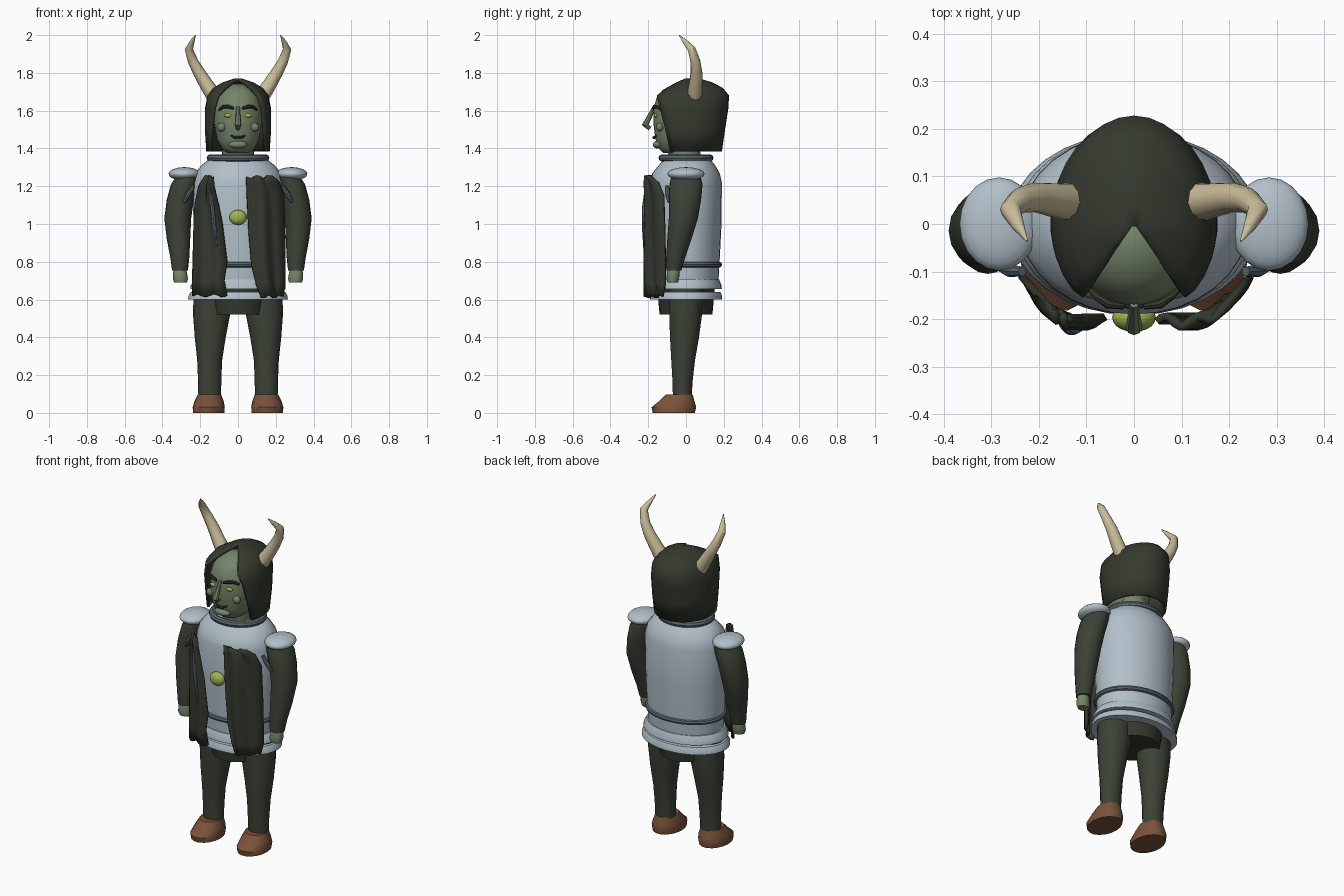
import bpy, bmesh, math
from mathutils import Vector

if "Cube" in bpy.data.objects:
    bpy.data.objects.remove(bpy.data.objects["Cube"])


def lin(c):
    c /= 255
    return c / 12.92 if c <= 0.04045 else ((c + 0.055) / 1.055) ** 2.4


def material(name, *rgb):
    m = bpy.data.materials.new(name)
    m.diffuse_color = (*[lin(c) for c in rgb], 1)
    m.use_nodes = True
    m.node_tree.nodes["Principled BSDF"].inputs["Base Color"].default_value = m.diffuse_color
    return m


CLOTH = material("dark green cloth", 60, 66, 54)
HOOD = material("deep green hood", 52, 57, 46)
ARMOUR = material("pale blue steel", 178, 192, 202)
SLATE = material("slate trim", 92, 103, 112)
SKIN = material("grey green skin", 118, 133, 106)
LEATHER = material("brown leather", 122, 82, 58)
BONE = material("cream horn", 204, 190, 156)
LIME = material("lime glow", 160, 180, 80)


def finish(name, bm, mat, angle=40):
    bmesh.ops.recalc_face_normals(bm, faces=bm.faces)
    me = bpy.data.meshes.new(name)
    bm.to_mesh(me)
    bm.free()
    ob = bpy.data.objects.new(name, me)
    bpy.context.collection.objects.link(ob)
    me.materials.append(mat)
    bpy.context.view_layer.objects.active = ob
    ob.select_set(True)
    bpy.ops.object.shade_smooth_by_angle(angle=math.radians(angle))
    ob.select_set(False)
    return ob


def skin_rows(bm, rows, closed=True, caps=True):
    vs = [[bm.verts.new(p) for p in r] for r in rows]
    n = len(vs[0])
    for a, b in zip(vs, vs[1:]):
        for i in range(n if closed else n - 1):
            j = (i + 1) % n
            bm.faces.new((a[i], a[j], b[j], b[i]))
    if caps:
        bm.faces.new(vs[0])
        bm.faces.new(vs[-1])


def loft(name, rings, mat, n=20, angle=40):
    """Stack of horizontal ellipses (cx, cy, z, rx, ry)."""
    bm = bmesh.new()
    skin_rows(bm, [[(cx + rx * math.cos(2 * math.pi * i / n),
                     cy + ry * math.sin(2 * math.pi * i / n), z) for i in range(n)]
                   for cx, cy, z, rx, ry in rings])
    return finish(name, bm, mat, angle)


def tube(name, pts, radii, mat, n=8, flat=1.0):
    bm = bmesh.new()
    pts = [Vector(p) for p in pts]
    rows = []
    for k, p in enumerate(pts):
        d = (pts[min(k + 1, len(pts) - 1)] - pts[max(k - 1, 0)]).normalized()
        u = d.cross(Vector((0, 1, 0.1))).normalized()
        w = d.cross(u)
        rows.append([p + radii[k] * (u * math.cos(2 * math.pi * i / n) +
                                     w * flat * math.sin(2 * math.pi * i / n)) for i in range(n)])
    skin_rows(bm, rows)
    return finish(name, bm, mat)


def ball(name, loc, size, mat, u=20, v=12):
    bm = bmesh.new()
    bmesh.ops.create_uvsphere(bm, u_segments=u, v_segments=v, radius=1)
    for p in bm.verts:
        p.co = Vector([p.co[i] * size[i] + loc[i] for i in range(3)])
    return finish(name, bm, mat)


def band(name, z, rx, ry, r, mat, n=32, m=8):
    """Elliptical rolled ring."""
    bm = bmesh.new()
    rows = []
    for i in range(n + 1):
        a = 2 * math.pi * i / n
        rows.append([((rx + r * math.cos(b)) * math.cos(a), (ry + r * math.cos(b)) * math.sin(a),
                      z + r * math.sin(b)) for b in [2 * math.pi * j / m for j in range(m)]])
    skin_rows(bm, rows, caps=False)
    bmesh.ops.remove_doubles(bm, verts=bm.verts, dist=1e-5)
    return finish(name, bm, mat)


# Torso armour, belt, collar and flared skirt plates
loft("breastplate", [(0, 0, .70, .222, .172), (0, 0, .80, .228, .178), (0, 0, 1.0, .236, .188),
                     (0, 0, 1.22, .240, .190), (0, 0, 1.27, .226, .178), (0, .005, 1.31, .195, .15),
                     (0, .005, 1.345, .15, .122)], ARMOUR, 32)
band("belt", .785, .226, .176, .015, SLATE)
band("collar", 1.35, .147, .127, .019, SLATE)
loft("upper_skirt_plate", [(0, 0, .655, .252, .190), (0, 0, .675, .250, .188),
                           (0, 0, .705, .232, .176)], ARMOUR, 32)
loft("lower_skirt_plate", [(0, 0, .60, .264, .192), (0, 0, .62, .262, .190),
                           (0, 0, .64, .250, .182)], ARMOUR, 32)
loft("pelvis", [(0, 0, .52, .14, .14), (0, 0, .60, .158, .147), (0, 0, .68, .2, .155)], HOOD, 24)
ball("chest_gem", (0, -.197, 1.035), (.046, .03, .04), LIME)

# Head and face
loft("neck", [(0, 0, 1.32, .085, .085), (0, -.02, 1.44, .085, .085)], SKIN)
loft("head", [(0, -.06, 1.375, .055, .06), (0, -.055, 1.40, .088, .09), (0, -.05, 1.45, .112, .112),
              (0, -.05, 1.53, .126, .122), (0, -.05, 1.61, .126, .122), (0, -.05, 1.67, .108, .105),
              (0, -.045, 1.71, .078, .078), (0, -.03, 1.74, .03, .035)], SKIN, 24, 60)
tube("nose", [(0, -.168, 1.62), (0, -.192, 1.57), (0, -.216, 1.525), (0, -.19, 1.505)],
     [.009, .013, .018, .012], SKIN)
ball("lower_lip", (0, -.148, 1.42), (.05, .027, .021), SKIN)
tube("mouth", [(-.038, -.155, 1.468), (-.015, -.17, 1.457), (.015, -.17, 1.457), (.038, -.155, 1.468)],
     [.005, .008, .008, .005], HOOD)
for s, side in ((-1, "right"), (1, "left")):
    ball(side + "_eye", (s * .053, -.160, 1.575), (.022, .01, .011), LIME)
    ball(side + "_cheek", (s * .088, -.139, 1.513), (.023, .018, .023), SKIN)
    tube(side + "_brow", [(s * .022, -.173, 1.612), (s * .055, -.168, 1.622), (s * .08, -.151, 1.62),
                          (s * .1, -.13, 1.605)], [.007, .01, .009, .006], HOOD)

# Hood: open-fronted shell of rows (z, half width, back y, front y, front half gap)
bm = bmesh.new()
rows = []
for z, rx, yb, yf, xf in [(1.385, .168, .19, -.085, .148), (1.5, .176, .207, -.11, .142),
                          (1.61, .175, .224, -.138, .13), (1.68, .162, .228, -.155, .108),
                          (1.72, .132, .195, -.105, .072), (1.75, .082, .14, -.05, .035),
                          (1.77, .02, .07, -.005, .004)]:
    end = math.pi - math.asin(xf / rx)
    row = []
    for i in range(25):
        t = end * (i / 12 - 1)
        c = math.cos(t)
        row.append((rx * math.sin(t), yb * c if c > 0 else yf * c / math.cos(end), z))
    rows.append(row)
skin_rows(bm, rows, closed=False, caps=False)
bm.faces.new([v for v in bm.verts][-25:])
hood = finish("hood", bm, HOOD, 50)
# thickness goes inward from the outer shell
shell = hood.modifiers.new("thickness", "SOLIDIFY")
shell.thickness = .014
shell.offset = -1 if hood.data.polygons[12].normal.y > 0 else 1

for s, side in ((-1, "right"), (1, "left")):
    # Horns
    tube(side + "_horn", [(s * .125, .045, 1.675), (s * .165, .05, 1.735), (s * .205, .056, 1.80),
                          (s * .238, .05, 1.86), (s * .26, .03, 1.925), (s * .243, -.005, 1.965),
                          (s * .225, -.036, 2.0)], [.042, .037, .032, .027, .022, .013, .002], BONE, 10)
    # Arms, hands and shoulder guards
    loft(side + "_arm", [(s * .262, 0, 1.26, .06, .075), (s * .285, 0, 1.21, .07, .088),
                         (s * .305, -.005, 1.13, .072, .085), (s * .319, -.014, 1.03, .071, .077),
                         (s * .315, -.035, .92, .062, .064), (s * .308, -.055, .82, .05, .05),
                         (s * .307, -.064, .755, .042, .04)], CLOTH, 16)
    loft(side + "_hand", [(s * .304, -.07, .69, .034, .028), (s * .305, -.07, .71, .04, .033),
                          (s * .307, -.066, .74, .037, .033), (s * .307, -.064, .765, .033, .03)], SKIN, 12)
    ball(side + "_shoulder_guard", (s * .284, 0, 1.265), (.083, .098, .036), ARMOUR)
    tube(side + "_shoulder_strap", [(s * .235, -.1, 1.2), (s * .262, -.098, 1.16), (s * .285, -.09, 1.115)],
         [.01, .014, .008], SLATE)
    # Legs and boots
    loft(side + "_leg", [(s * .15, -.02, .08, .06, .05), (s * .15, -.018, .18, .062, .055),
                         (s * .15, -.015, .28, .066, .064), (s * .147, -.008, .40, .082, .078),
                         (s * .14, -.002, .52, .098, .088), (s * .135, 0, .66, .1, .092)], CLOTH, 18)
    loft(side + "_boot", [(s * .155, -.065, 0, .083, .113), (s * .155, -.064, .03, .085, .12),
                          (s * .153, -.05, .06, .078, .097), (s * .151, -.036, .098, .062, .072)],
         LEATHER, 18)


def drape(name, rows, folds, phase):
    """Hanging cloth; each row is (z, inner x, outer x), curved round the chest with folds."""
    bm = bmesh.new()
    grid = []
    for z, xa, xb in rows:
        r = []
        for i in range(15):
            x = xa + (xb - xa) * i / 14
            y = -.205 + 1.6 * max(0, abs(x) - .14) ** 1.35 * 1.25
            wave = .011 * math.sin(folds * math.pi * i / 14 + phase)
            r.append((x, y + wave, z - .008 * math.sin(folds * math.pi * i / 14)))
        grid.append(r)
    skin_rows(bm, grid, closed=False, caps=False)
    ob = finish(name, bm, HOOD, 50)
    mod = ob.modifiers.new("thickness", "SOLIDIFY")
    mod.thickness, mod.offset = .016, 0


# Cloak panels hanging over the chest
drape("left_cloak_panel", [(1.25, .048, .18), (1.22, .048, .215), (1.15, .05, .238), (.95, .06, .243),
                           (.78, .075, .245), (.68, .10, .245), (.615, .125, .235)], 4, 0)
drape("right_cloak_panel", [(1.25, -.135, -.17), (1.2, -.13, -.205), (1.1, -.105, -.225),
                            (1.0, -.085, -.23), (.8, -.06, -.235), (.7, -.075, -.238),
                            (.62, -.06, -.238)], 4, 2)
tube("cloak_cord", [(-.15, -.212, 1.18), (-.135, -.222, 1.08), (-.125, -.222, .98), (-.112, -.222, .87)],
     [.008, .012, .011, .004], SLATE)
